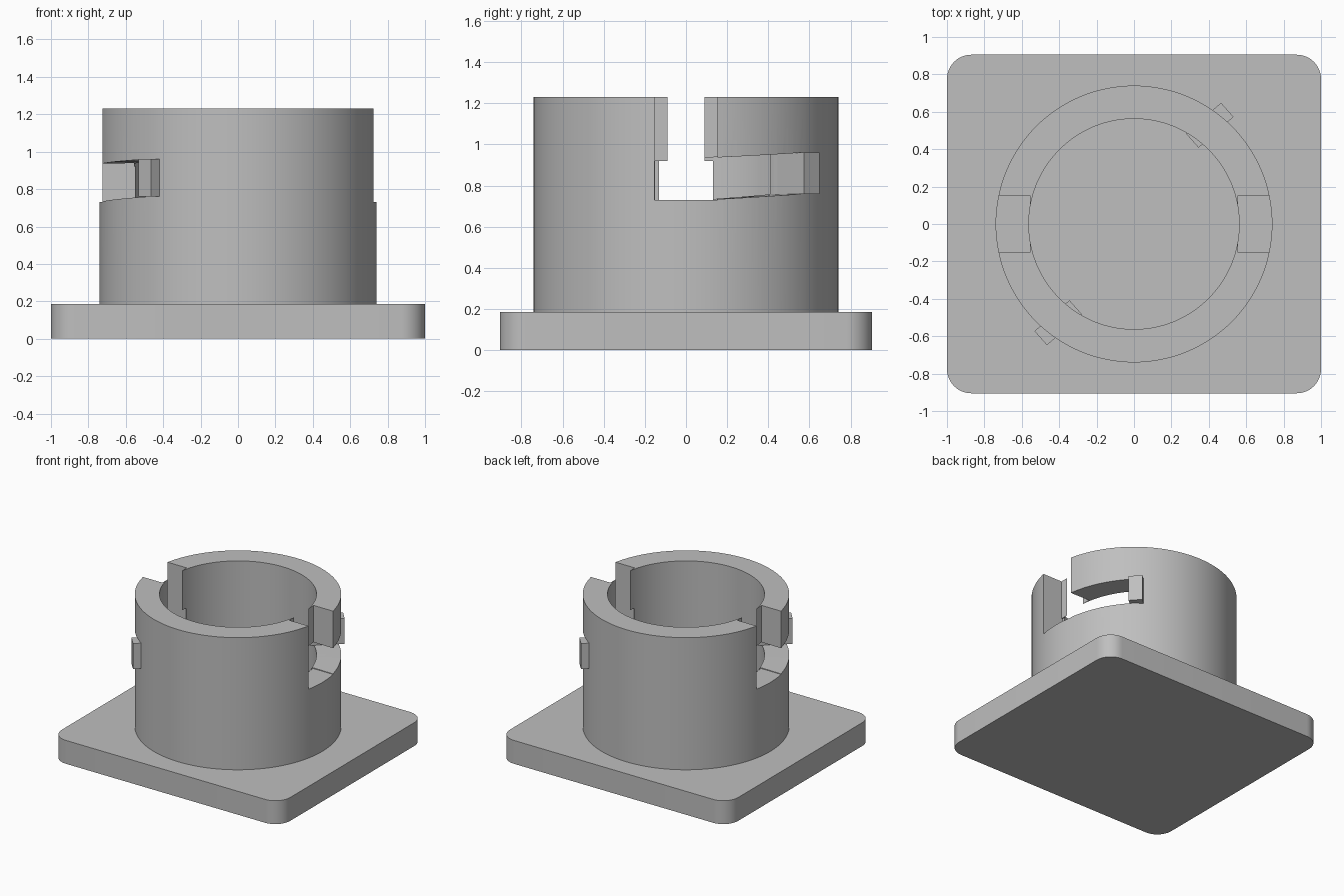
import bpy, bmesh
from math import sin, cos, pi, radians, atan2
from mathutils import Matrix

cube = bpy.data.objects.get("Cube")
if cube:
    bpy.data.objects.remove(cube, do_unlink=True)

GREY = (0.52, 0.52, 0.52, 1)
grey = bpy.data.materials.new("plain_grey")
grey.use_nodes = True
grey.diffuse_color = GREY
grey.node_tree.nodes["Principled BSDF"].inputs["Base Color"].default_value = GREY

BASE_TOP, RIM, FLOOR = 0.185, 1.23, 0.73
OUTER, INNER = 0.74, 0.5625
STEPS = 128


def finish(name, bm):
    bmesh.ops.recalc_face_normals(bm, faces=bm.faces)
    mesh = bpy.data.meshes.new(name)
    bm.to_mesh(mesh)
    bm.free()
    obj = bpy.data.objects.new(name, mesh)
    bpy.context.collection.objects.link(obj)
    mesh.materials.append(grey)
    return obj


def prism(name, outline, z0, z1):
    bm = bmesh.new()
    face = bm.faces.new([bm.verts.new((x, y, z0)) for x, y in outline])
    new = bmesh.ops.extrude_face_region(bm, geom=[face])["geom"]
    bmesh.ops.translate(bm, vec=(0, 0, z1 - z0),
                        verts=[v for v in new if isinstance(v, bmesh.types.BMVert)])
    return finish(name, bm)


def sweep(name, sections, closed):
    """Bridge matching four-point sections into a solid."""
    bm = bmesh.new()
    rings = [[bm.verts.new(p) for p in s] for s in sections]
    pairs = list(zip(rings, rings[1:]))
    if closed:
        pairs.append((rings[-1], rings[0]))
    else:
        bm.faces.new(rings[0])
        bm.faces.new(rings[-1])
    for a, b in pairs:
        for i in range(4):
            j = (i + 1) % 4
            bm.faces.new((a[i], a[j], b[j], b[i]))
    return finish(name, bm)


def section(angle, r0, r1, z0, z1):
    c, s = cos(angle), sin(angle)
    return [(r * c, r * s, z) for r, z in ((r0, z0), (r1, z0), (r1, z1), (r0, z1))]


def half_turn(obj, turn):
    obj.data.transform(Matrix.Rotation(pi * turn, 4, "Z"))
    return obj


def box(name, x0, x1, y, z0, z1):
    return prism(name, [(x0, -y), (x1, -y), (x1, y), (x0, y)], z0, z1)


def smooth(obj):
    bpy.ops.object.select_all(action="DESELECT")
    obj.select_set(True)
    bpy.context.view_layer.objects.active = obj
    bpy.ops.object.shade_smooth_by_angle(angle=radians(30))


# Square base plate with rounded corners
radius, half_x, half_y = 0.13, 1.0, 0.905
outline = []
for k, (sx, sy) in enumerate(((1, 1), (-1, 1), (-1, -1), (1, -1))):
    for i in range(13):
        a = (k + i / 12) * pi / 2
        outline.append((sx * (half_x - radius) + radius * cos(a),
                        sy * (half_y - radius) + radius * sin(a)))
base = prism("base_plate", outline, 0, BASE_TOP)
smooth(base)

# Round socket wall
wall = sweep("socket_wall", [section(2 * pi * i / STEPS, INNER, OUTER, BASE_TOP - 0.01, RIM)
                             for i in range(STEPS)], True)

# Entry notches and rising twist slots, on opposite sides
for turn in (0, 1):
    start, end, n = radians(9), radians(49), 16
    slot = []
    for i in range(n + 1):
        t = i / n
        slot.append(section(start + (end - start) * t, 0.48, 0.82,
                            0.732 + 0.028 * t, 0.935 + 0.025 * t))
    cutters = [box("notch_cutter", 0.555, 0.9, 0.153, FLOOR, 1.4),
               box("inner_notch_cutter", 0.547, 0.85, 0.151, FLOOR + 0.001, 0.92),
               sweep("slot_cutter", slot, False)]
    for cutter in cutters:
        half_turn(cutter, turn)
        cutter.hide_render = True
        mod = wall.modifiers.new("cut", "BOOLEAN")
        mod.operation, mod.solver, mod.object = "DIFFERENCE", "EXACT", cutter
        bpy.context.view_layer.objects.active = wall
        bpy.ops.object.modifier_apply(modifier=mod.name)
        bpy.data.objects.remove(cutter, do_unlink=True)
smooth(wall)

# Stop blocks closing the ends of the twist slots
for turn in (0, 1):
    half_turn(prism("stop_block_" + ("left", "right")[turn],
                    [(0.465, 0.648), (0.532, 0.573), (0.345, 0.408), (0.278, 0.483)],
                    0.76, 0.962), turn)
